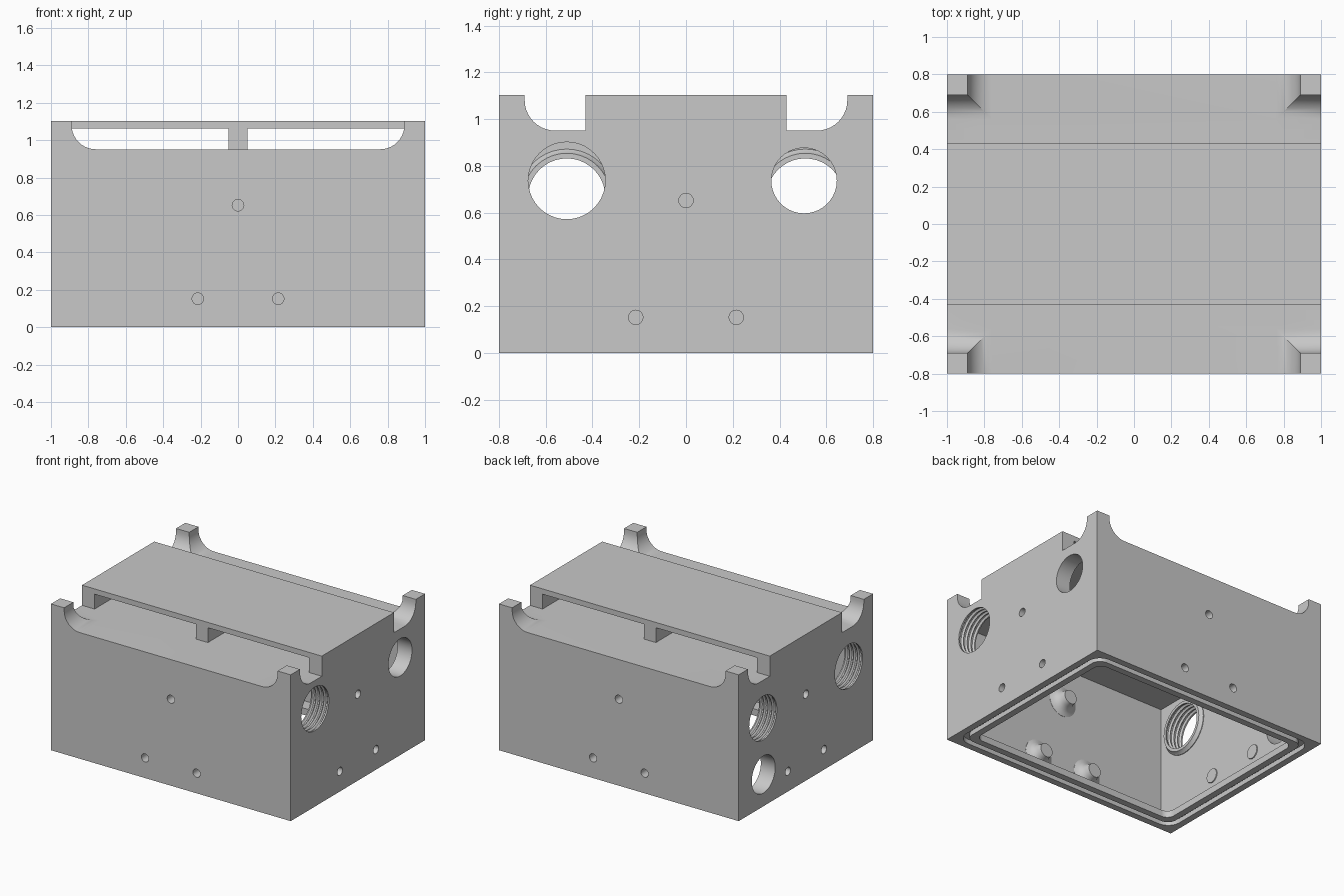
import bpy, bmesh, math
from mathutils import Matrix, Vector

cube = bpy.data.objects.get("Cube")
if cube:
    bpy.data.objects.remove(cube, do_unlink=True)

GREY = (0.58, 0.58, 0.58, 1)
grey = bpy.data.materials.new("cast_grey")
grey.use_nodes = True
grey.diffuse_color = GREY
grey.node_tree.nodes["Principled BSDF"].inputs["Base Color"].default_value = GREY

SHELF = 0.951
TOP = 1.103


def make(name, bm):
    bmesh.ops.recalc_face_normals(bm, faces=bm.faces)
    mesh = bpy.data.meshes.new(name)
    bm.to_mesh(mesh)
    bm.free()
    mesh.materials.append(grey)
    ob = bpy.data.objects.new(name, mesh)
    bpy.context.scene.collection.objects.link(ob)
    return ob


def prism(name, points, axis, lo, hi):
    """Extrude a flat outline along an axis."""
    place = {"x": lambda a, b, t: (t, a, b),
             "y": lambda a, b, t: (a, t, b),
             "z": lambda a, b, t: (a, b, t)}[axis]
    bm = bmesh.new()
    low = [bm.verts.new(place(a, b, lo)) for a, b in points]
    high = [bm.verts.new(place(a, b, hi)) for a, b in points]
    bm.faces.new(low)
    bm.faces.new(high)
    n = len(points)
    for i in range(n):
        j = (i + 1) % n
        bm.faces.new((low[i], low[j], high[j], high[i]))
    return make(name, bm)


def box(name, x0, x1, y0, y1, z0, z1):
    return prism(name, [(x0, y0), (x1, y0), (x1, y1), (x0, y1)], "z", z0, z1)


def arc(cx, cy, r, start, end, steps=10):
    return [(cx + r * math.cos(math.radians(start + (end - start) * i / steps)),
             cy + r * math.sin(math.radians(start + (end - start) * i / steps)))
            for i in range(steps + 1)]


def rounded(w, d, r):
    return (arc(w - r, d - r, r, 0, 90) + arc(r - w, d - r, r, 90, 180)
            + arc(r - w, r - d, r, 180, 270) + arc(w - r, r - d, r, 270, 360))


def lathe(name, profile, origin, direction, sides=40):
    """Revolve (distance, radius) pairs about a line."""
    rot = Vector((0, 0, 1)).rotation_difference(Vector(direction)).to_matrix().to_4x4()
    mat = Matrix.Translation(origin) @ rot
    bm = bmesh.new()
    rings = [[bm.verts.new(mat @ Vector((r * math.cos(math.tau * i / sides),
                                         r * math.sin(math.tau * i / sides), d)))
              for i in range(sides)] for d, r in profile]
    bm.faces.new(rings[0])
    bm.faces.new(rings[-1])
    for a, b in zip(rings, rings[1:]):
        for i in range(sides):
            j = (i + 1) % sides
            bm.faces.new((a[i], a[j], b[j], b[i]))
    return make(name, bm)


def combine(target, tool, operation="DIFFERENCE"):
    tool.hide_render = True
    mod = target.modifiers.new(tool.name, "BOOLEAN")
    mod.operation = operation
    mod.solver = "EXACT"
    mod.object = tool
    bpy.context.view_layer.objects.active = target
    bpy.ops.object.modifier_apply(modifier=mod.name)
    bpy.data.objects.remove(tool, do_unlink=True)


# Thin-walled housing with an inward flange around the open underside
body = box("housing", -1, 1, -0.8, 0.8, 0, TOP)
combine(body, box("cavity", -0.88, 0.88, -0.76, 0.76, 0.05, 0.915))
combine(body, prism("flange_opening", rounded(0.86, 0.66, 0.06), "z", -0.1, 0.1))

# Seal groove in the flange
groove = prism("seal_groove", rounded(0.95, 0.75, 0.1), "z", -0.1, 0.035)
combine(groove, prism("groove_core", rounded(0.91, 0.71, 0.07), "z", -0.2, 0.2))
combine(body, groove)

# Shelves on both sides of the top plate, leaving flared corner posts
F = 0.13
for s in (-1, 1):
    across = ([(-0.89, 1.2)] + arc(-0.89 + F, SHELF + F, F, 180, 270)
              + arc(0.89 - F, SHELF + F, F, 270, 360) + [(0.89, 1.2)])
    combine(body, prism("shelf_cut", across, "y", *sorted((s * 0.43, s * 0.9))))
    notch = ([(-0.69, 1.2)] + arc(-0.69 + F, SHELF + F, F, 180, 270)
             + [(-0.43, SHELF), (-0.43, 1.2)])
    combine(body, prism("notch_cut", [(-s * y, z) for y, z in notch], "x", -1.1, 1.1))

# Slots under the top plate, either side of the middle rib
for s in (-1, 1):
    x0, x1 = sorted((s * 0.05, s * 0.895))
    combine(body, box("plate_slot", x0, x1, -0.5, 0.5, SHELF, 1.063))

# Side ports: side, y, z, radius, threaded
ports = [(1, -0.51, 0.737, 0.165, True), (1, 0.505, 0.737, 0.14, False),
         (-1, -0.51, 0.667, 0.165, True), (-1, 0.51, 0.667, 0.165, True),
         (-1, 0.505, 0.24, 0.14, False)]
for s, y, z, r, threaded in ports:
    if threaded:
        combine(body, lathe("port_boss", [(0.08, r + 0.04), (0.125, r + 0.04),
                                          (0.135, r + 0.03), (0.15, r + 0.022)],
                            (s, y, z), (-s, 0, 0)), "UNION")
for s, y, z, r, threaded in ports:
    profile = [(-0.1, r), (0.005, r)]
    if threaded:
        for i in range(4):
            d = 0.012 + i * 0.033
            profile += [(d, r), (d + 0.01, r + 0.013), (d + 0.02, r + 0.013), (d + 0.03, r)]
    profile.append((0.3, r))
    combine(body, lathe("port_hole", profile, (s, y, z), (-s, 0, 0)))

# Blind screw holes with flared bosses on the inside of every wall
walls = [((0, -0.8), (0, 1)), ((0, 0.8), (0, -1)), ((1, 0), (-1, 0)), ((-1, 0), (1, 0))]
boss = [(0.03, 0.115), (0.042, 0.115), (0.052, 0.09), (0.07, 0.07), (0.095, 0.058), (0.127, 0.052)]
for (cx, cy), (dx, dy) in walls:
    for offset, z in ((0, 0.652), (-0.215, 0.152), (0.215, 0.152)):
        origin = (cx + offset * abs(dy), cy + offset * abs(dx), z)
        combine(body, lathe("screw_boss", boss, origin, (dx, dy, 0), 24), "UNION")
        combine(body, lathe("screw_hole", [(-0.1, 0.031), (0.1, 0.031)],
                            origin, (dx, dy, 0), 16))

# Smooth the curved surfaces, keep the machined edges sharp
bpy.ops.object.select_all(action="DESELECT")
body.select_set(True)
bpy.context.view_layer.objects.active = body
bpy.ops.object.shade_smooth_by_angle(angle=math.radians(30))
